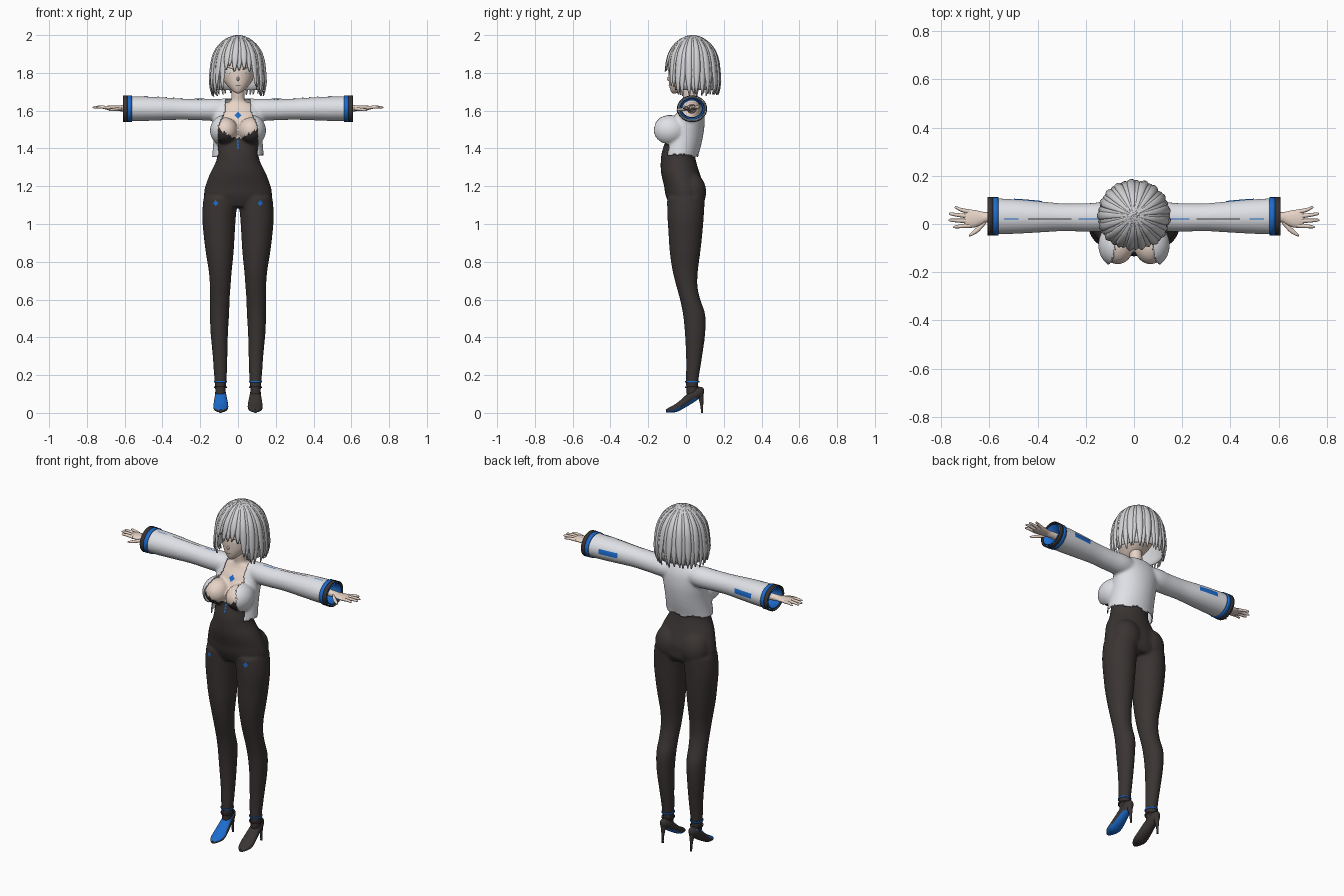
import bpy, bmesh, math, random
from math import sin, cos, pi, radians, degrees
from mathutils import Vector, Matrix
from mathutils.bvhtree import BVHTree

random.seed(4)
if "Cube" in bpy.data.objects:
    bpy.data.objects.remove(bpy.data.objects["Cube"])


def material(name, r, g, b):
    m = bpy.data.materials.new(name)
    m.use_nodes = True
    m.diffuse_color = (r, g, b, 1)
    m.node_tree.nodes["Principled BSDF"].inputs["Base Color"].default_value = (r, g, b, 1)
    return m


WHITE = material("jacket white", .74, .75, .79)
HAIR = material("silver hair", .64, .64, .66)
SKIN = material("skin", .82, .67, .58)
DARK = material("suit charcoal", .042, .035, .033)
BLUE = material("accent blue", .012, .15, .62)
EYE = material("eye cream", .8, .77, .7)
LASH = material("lash black", .015, .013, .014)


def loft(bm, rows, axis, n=24, sub=4, caps=True):
    """Smooth loft; each row is (along axis, centre 1, centre 2, radius 1, radius 2)."""
    rows = [Vector(r) for r in rows]
    path = []
    for i in range(len(rows) - 1):
        p0, p1, p2, p3 = rows[max(i - 1, 0)], rows[i], rows[i + 1], rows[min(i + 2, len(rows) - 1)]
        for k in range(sub):
            t = k / sub
            path.append((p1 * 2 + (p2 - p0) * t + (p0 * 2 - p1 * 5 + p2 * 4 - p3) * t ** 2
                         + (p1 * 3 - p0 - p2 * 3 + p3) * t ** 3) * .5)
    path.append(rows[-1])
    a = "xyz".index(axis)
    b, c = [i for i in range(3) if i != a]
    loops = []
    for s, c1, c2, r1, r2 in path:
        loop = []
        for k in range(n):
            co = Vector((0, 0, 0))
            co[a] = s
            co[b] = c1 + abs(r1) * cos(2 * pi * k / n)
            co[c] = c2 + abs(r2) * sin(2 * pi * k / n)
            loop.append(bm.verts.new(co))
        loops.append(loop)
    for p, q in zip(loops, loops[1:]):
        for k in range(n):
            bm.faces.new((p[k], p[(k + 1) % n], q[(k + 1) % n], q[k]))
    if caps:
        bm.faces.new(loops[0])
        bm.faces.new(loops[-1])


def ball(bm, centre, radii):
    bmesh.ops.create_uvsphere(bm, u_segments=24, v_segments=16, radius=1,
                              matrix=Matrix.Translation(centre) @ Matrix.Diagonal((*radii, 1)))


def sheet(bm, fn, m, n):
    """Grid surface from fn(s, t) with s and t in 0..1."""
    g = [[bm.verts.new(fn(i / m, j / n)) for j in range(n + 1)] for i in range(m + 1)]
    for i in range(m):
        for j in range(n):
            bm.faces.new((g[i][j], g[i + 1][j], g[i + 1][j + 1], g[i][j + 1]))


def mirror(bm):
    new = bmesh.ops.duplicate(bm, geom=bm.verts[:] + bm.edges[:] + bm.faces[:])["geom"]
    for v in new:
        if isinstance(v, bmesh.types.BMVert):
            v.co.x *= -1


def dress(me, mats, rule=None):
    me.materials.clear()
    for m in mats:
        me.materials.append(m)
    for p in me.polygons:
        p.material_index = rule(p.center, p.normal) if rule else 0
    me.shade_smooth()
    me.set_sharp_from_angle(angle=radians(55))


def finish(bm, name, mats, rule=None, recalc=True, thick=0):
    if recalc:
        bmesh.ops.recalc_face_normals(bm, faces=bm.faces[:])
    me = bpy.data.meshes.new(name)
    bm.to_mesh(me)
    bm.free()
    ob = bpy.data.objects.new(name, me)
    bpy.context.collection.objects.link(ob)
    dress(me, mats, rule)
    if thick:
        mod = ob.modifiers.new("thickness", "SOLIDIFY")
        mod.thickness, mod.offset = thick, 0
    return ob


def fuse(bm, name, mats, rule=None, keep=None):
    """Blend overlapping solids into one skin, then trim and colour it."""
    ob = finish(bm, name, mats)
    mod = ob.modifiers.new("blend", "REMESH")
    mod.mode, mod.voxel_size = "VOXEL", .008
    mod = ob.modifiers.new("relax", "SMOOTH")
    mod.factor, mod.iterations = .5, 5
    me = bpy.data.meshes.new_from_object(ob.evaluated_get(bpy.context.evaluated_depsgraph_get()))
    ob.modifiers.clear()
    ob.data = me
    if keep:
        cut = bmesh.new()
        cut.from_mesh(me)
        drop = [f for f in cut.faces if not keep(f.calc_center_median())]
        bmesh.ops.delete(cut, geom=drop, context="FACES")
        cut.to_mesh(me)
        cut.free()
    dress(me, mats, rule)
    return ob


def tree_of(ob):
    me = ob.data
    return BVHTree.FromPolygons([v.co for v in me.vertices], [p.vertices[:] for p in me.polygons])


def decal(name, tree, c, u, v, mat, disc=False, bend=0):
    """Thin plate laid on a surface, facing u x v."""
    c, u, v = Vector(c), Vector(u), Vector(v)
    d = u.cross(v).normalized()

    def place(s, t):
        a, b = 2 * s - 1, 2 * t - 1
        if disc:
            a, b = a * math.sqrt(1 - b * b / 2), b * math.sqrt(1 - a * a / 2)
        p = c + u * a + v * b + v.normalized() * bend * (1 - a * a)
        hit = tree.ray_cast(p + d * .5, -d)[0]
        return (hit or p) + d * .003
    bm = bmesh.new()
    sheet(bm, place, 8, 8)
    finish(bm, name, [mat], recalc=False)


# Body: legs, seat and bust on one side, mirrored, then torso and neck
bm = bmesh.new()
loft(bm, [(1.14, .09, 0, .092, .1), (1.05, .1, -.002, .09, .097), (.95, .1, -.003, .083, .09),
          (.85, .097, -.005, .074, .081), (.75, .094, -.004, .061, .067), (.67, .094, .005, .055, .056),
          (.6, .096, .022, .052, .054), (.52, .098, .043, .051, .059), (.42, .099, .048, .046, .054),
          (.3, .095, .043, .039, .043), (.2, .093, .035, .034, .035), (.14, .093, .032, .029, .032),
          (.09, .093, .035, .026, .032)], "z")
ball(bm, (.08, .03, 1.17), (.085, .077, .1))
ball(bm, (.068, -.087, 1.495), (.068, .081, .07))
mirror(bm)
loft(bm, [(1.09, 0, 0, .12, .08), (1.12, 0, 0, .172, .096), (1.16, 0, -.006, .18, .104),
          (1.2, 0, -.01, .173, .106), (1.27, 0, -.03, .147, .102), (1.33, 0, -.04, .117, .094),
          (1.38, 0, -.04, .108, .088), (1.45, 0, -.02, .113, .085), (1.52, 0, 0, .116, .08),
          (1.58, 0, .015, .115, .068), (1.62, 0, .025, .1, .05), (1.645, 0, .025, .06, .04)], "z", 32)
loft(bm, [(1.58, 0, .025, .05, .04), (1.64, 0, .022, .038, .036), (1.7, 0, .015, .035, .035),
          (1.76, 0, .01, .035, .035)], "z")


def neckline(c, n):
    return 1 if c.z > 1.455 + .6 * max(0, abs(c.x) - .02) + .004 * sin(c.x * 250) else 0


body = fuse(bm, "body_suit", [DARK, SKIN], neckline)

# Cropped open jacket with sleeves
bm = bmesh.new()
SLEEVE = [(.05, .03, 1.605, .05, .05), (.12, .03, 1.605, .06, .058), (.2, .027, 1.605, .059, .056),
          (.3, .028, 1.608, .058, .056), (.42, .03, 1.61, .067, .062), (.5, .031, 1.61, .072, .065),
          (.6, .032, 1.61, .076, .067)]
loft(bm, SLEEVE, "x", 32)
ball(bm, (.068, -.087, 1.495), (.081, .095, .083))
mirror(bm)
loft(bm, [(1.33, 0, -.035, .137, .1), (1.36, 0, -.035, .137, .1), (1.42, 0, -.025, .132, .106),
          (1.48, 0, -.01, .13, .103), (1.54, 0, .005, .133, .094), (1.6, 0, .02, .135, .075),
          (1.64, 0, .027, .115, .055), (1.665, 0, .03, .08, .038)], "z", 32)


def jacket_keep(c):
    ax = abs(c.x)
    opening = .068 + .038 * min(1, max(0, (1.6 - c.z) / .08))
    in_neck = c.z > 1.6 and (c.x / .068) ** 2 + ((c.y - .015) / .05) ** 2 < 1
    in_front = c.y < 0 and ax < opening
    hem = 1.362 + .006 * sin(60 * c.x)
    return ax < .567 and c.z > hem and not in_neck and not in_front


jacket = fuse(bm, "jacket", [WHITE], keep=jacket_keep)
jacket_tree = tree_of(jacket)
mod = jacket.modifiers.new("thickness", "SOLIDIFY")
mod.thickness = .005

# Cuff bands and blue lining
for name, x0, x1, grow, mat in (("cuff_blue_band", .562, .586, .003, BLUE),
                                ("cuff_dark_band", .585, .608, .004, DARK),
                                ("cuff_lining", .46, .606, -.009, BLUE)):
    bm = bmesh.new()
    loft(bm, [(x, .032, 1.61, .074 + grow - dip, .065 + grow - dip)
              for x, dip in ((x0, .01 if x0 < .5 else 0), (x1, 0))], "x", 40, 1, False)
    mirror(bm)
    finish(bm, name, [mat], thick=.004)

# Hands
bm = bmesh.new()
loft(bm, [(.45, .03, 1.61, .026, .026), (.6, .028, 1.612, .021, .018), (.63, .025, 1.613, .026, .014),
          (.66, .022, 1.614, .036, .013), (.69, .022, 1.615, .037, .011), (.705, .022, 1.615, .03, .007)], "x", 16)
for y, tip_x, tip_y in ((.05, .745, .068), (.032, .768, .042), (.012, .77, .016), (-.007, .75, -.012)):
    mid = (tip_x + .69) / 2
    loft(bm, [(.68, y, 1.615, .01, .009), (mid, (y + tip_y) / 2, 1.619, .008, .008),
              (tip_x - .008, tip_y, 1.618, .006, .006), (tip_x, tip_y, 1.617, .002, .002)], "x", 10)
loft(bm, [(.615, .012, 1.611, .012, .01), (.645, -.02, 1.607, .013, .009),
          (.672, -.04, 1.604, .009, .007), (.685, -.048, 1.603, .003, .003)], "x", 10)
mirror(bm)
finish(bm, "hands", [SKIN])

# High-heeled shoes with blue soles
bm = bmesh.new()
loft(bm, [(-.105, .092, .011, .012, .008), (-.085, .092, .017, .029, .014), (-.05, .091, .028, .039, .023),
          (-.01, .091, .055, .037, .03), (.03, .092, .086, .031, .037), (.06, .093, .103, .028, .034),
          (.085, .093, .112, .018, .024), (.094, .093, .114, .008, .012)], "y")
mirror(bm)
finish(bm, "shoes", [DARK, BLUE], lambda c, n: 1 if n.z < -.5 and c.y < .07 else 0)
bm = bmesh.new()
loft(bm, [(.105, .093, .072, .02, .02), (.07, .093, .08, .011, .012), (.03, .093, .084, .006, .007),
          (0, .093, .085, .006, .006)], "z", 12)
mirror(bm)
finish(bm, "shoe_heels", [DARK])
for name, z, mat in (("ankle_strap", .135, DARK), ("ankle_ribbon", .165, BLUE)):
    bm = bmesh.new()
    loft(bm, [(z - .004, .093, .033, .032, .035), (z + .004, .093, .033, .033, .036)], "z", 24, 1, False)
    mirror(bm)
    finish(bm, name, [mat], thick=.004)

# Head
bm = bmesh.new()
loft(bm, [(1.692, 0, -.062, .008, .008), (1.703, 0, -.05, .027, .03), (1.73, 0, -.024, .055, .064),
          (1.765, 0, 0, .079, .091), (1.81, 0, .02, .092, .111), (1.86, 0, .03, .096, .112),
          (1.91, 0, .035, .09, .1), (1.95, 0, .035, .055, .07), (1.97, 0, .035, .02, .03)], "z", 40, 5)
ball(bm, (0, -.09, 1.768), (.007, .012, .011))
head = finish(bm, "head", [SKIN])

# Face details
face = tree_of(head)
for s, side in ((1, "left"), (-1, "right")):
    decal(side + "_eye", face, (.052 * s, 0, 1.811), (.025, 0, 0), (0, 0, .014), EYE, True)
    decal(side + "_lash", face, (.053 * s, -.001, 1.818), (.028, 0, 0), (0, 0, .002), LASH, bend=.009)
    decal(side + "_lower_lash", face, (.052 * s, 0, 1.803), (.018, 0, 0), (0, 0, .0008), LASH, bend=-.006)
decal("mouth", face, (0, 0, 1.736), (.013, 0, 0), (0, 0, .0012), LASH, bend=-.002)

# Bobbed hair: under-cap plus layered locks around the crown
OUTLINE = [(2, 0), (1.995, .2), (1.98, .42), (1.96, .6), (1.93, .76), (1.9, .87), (1.86, .94),
           (1.8, .985), (1.75, 1), (1.71, .96), (1.66, .86)]


def dome(angle, z, k):
    f = OUTLINE[-1][1]
    for (z0, f0), (z1, f1) in zip(OUTLINE, OUTLINE[1:]):
        if z0 >= z >= z1:
            f = f0 + (f1 - f0) * (z0 - z) / (z0 - z1)
            break
    return Vector((sin(angle) * .148 * f * k, .035 - cos(angle) * .146 * f * k, z))


def drop(t, tip):
    return tip + (2 - tip) * cos(pi / 2 * t)


bm = bmesh.new()
sheet(bm, lambda s, t: dome(radians(46 + 268 * s), drop(t, 1.71), .94), 40, 14)
sheet(bm, lambda s, t: dome(radians(-46 + 92 * s), drop(t, 1.86), .94), 14, 14)
LOCKS = 34
for i in range(LOCKS):
    angle = 2 * pi * (i + .5) / LOCKS
    off = abs(degrees(angle if angle < pi else angle - 2 * pi))
    if off < 36:
        tip = random.uniform(1.805, 1.84)
    elif off < 56:
        tip = random.uniform(1.7, 1.735)
    else:
        tip = random.uniform(1.675, 1.695)
    lift = .97 + .025 * (i % 2)
    sway = random.uniform(-.07, .07)

    def lock(s, t):
        a = 2 * s - 1
        width = 2 * pi / LOCKS * .68 * min(1, (1 - t) * 4 + .04) ** .7
        return dome(angle + a * width + sway * t * t, drop(t, tip), lift + .035 * (1 - a * a))
    sheet(bm, lock, 4, 14)
finish(bm, "hair", [HAIR], recalc=False, thick=.004)

# Blue trims on the suit, chest and sleeves
suit = tree_of(body)
decal("chest_pendant", suit, (0, 0, 1.575), (.009, 0, .009), (-.009, 0, .009), BLUE)
for k in range(3):
    decal("bodice_stud", suit, (0, 0, 1.405 + .016 * k), (.006, 0, 0), (0, 0, .006), BLUE, True)
for s in (1, -1):
    decal("hip_badge", suit, (.118 * s, 0, 1.11), (.007, 0, .008), (-.007, 0, .008), BLUE)
    decal("sleeve_patch", jacket_tree, (.44 * s, .03, 1.618), (-.058, 0, 0), (0, 0, .014), BLUE)
    for x, half, mat in ((.19, .04, BLUE), (.35, .09, DARK), (.51, .03, BLUE)):
        decal("sleeve_piping", jacket_tree, (x * s, .02, 1.6), (half, 0, 0), (0, .002, 0), mat)
